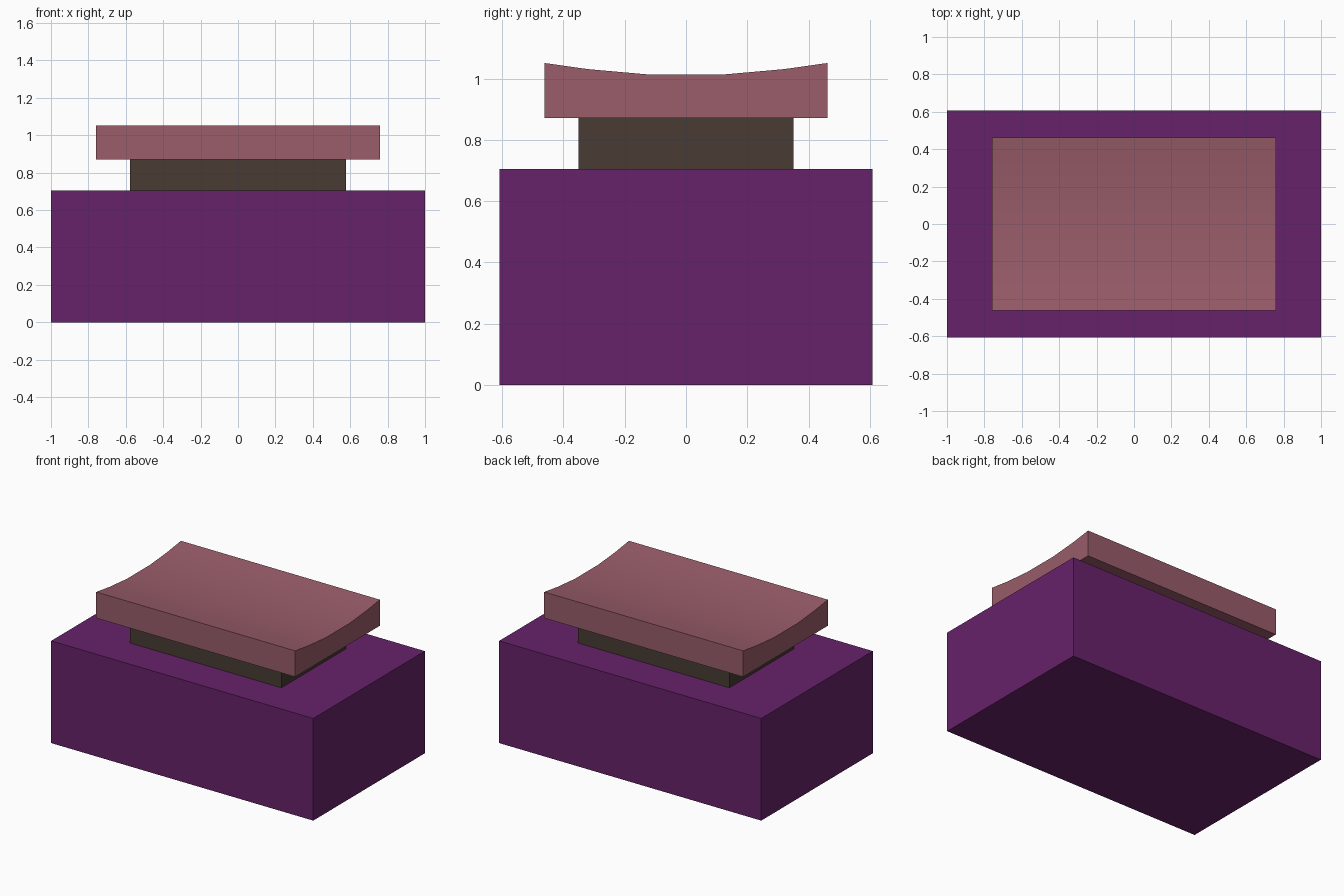
import bpy
import bmesh

if "Cube" in bpy.data.objects:
    bpy.data.objects.remove(bpy.data.objects["Cube"])


def material(name, rgb):
    mat = bpy.data.materials.new(name)
    mat.diffuse_color = (*rgb, 1.0)
    mat.use_nodes = True
    mat.node_tree.nodes["Principled BSDF"].inputs["Base Color"].default_value = mat.diffuse_color
    return mat


def extrude_x(name, profile, half_width, mat):
    """Solid made by sweeping a closed (y, z) profile along x."""
    bm = bmesh.new()
    face = bm.faces.new([bm.verts.new((-half_width, y, z)) for y, z in profile])
    swept = bmesh.ops.extrude_face_region(bm, geom=[face])["geom"]
    verts = [v for v in swept if isinstance(v, bmesh.types.BMVert)]
    bmesh.ops.translate(bm, verts=verts, vec=(2 * half_width, 0, 0))
    bmesh.ops.recalc_face_normals(bm, faces=bm.faces)
    mesh = bpy.data.meshes.new(name)
    bm.to_mesh(mesh)
    bm.free()
    mesh.materials.append(mat)
    obj = bpy.data.objects.new(name, mesh)
    bpy.context.collection.objects.link(obj)
    return obj


def box(name, half_x, half_y, z0, z1, mat):
    profile = [(-half_y, z0), (half_y, z0), (half_y, z1), (-half_y, z1)]
    return extrude_x(name, profile, half_x, mat)


purple = material("deep purple", (0.136, 0.016, 0.144))
brown = material("dark brown", (0.065, 0.044, 0.034))
rose = material("dusty rose", (0.319, 0.109, 0.144))

# Block base and narrow neck
box("base", 1.0, 0.608, 0.0, 0.705, purple)
box("neck", 0.577, 0.351, 0.705, 0.871, brown)

# Cap with a shallow dished top, curved front to back
half_dish = [(0.462, 1.051), (0.32, 1.031), (0.128, 1.014)]
dish = half_dish + [(-y, z) for y, z in reversed(half_dish)]
cap = extrude_x("dished_cap", [(-0.462, 0.871), (0.462, 0.871)] + dish, 0.759, rose)

# Smooth the dish while keeping the outer edges sharp
bpy.context.view_layer.objects.active = cap
cap.select_set(True)
bpy.ops.object.shade_smooth_by_angle(angle=0.52)
